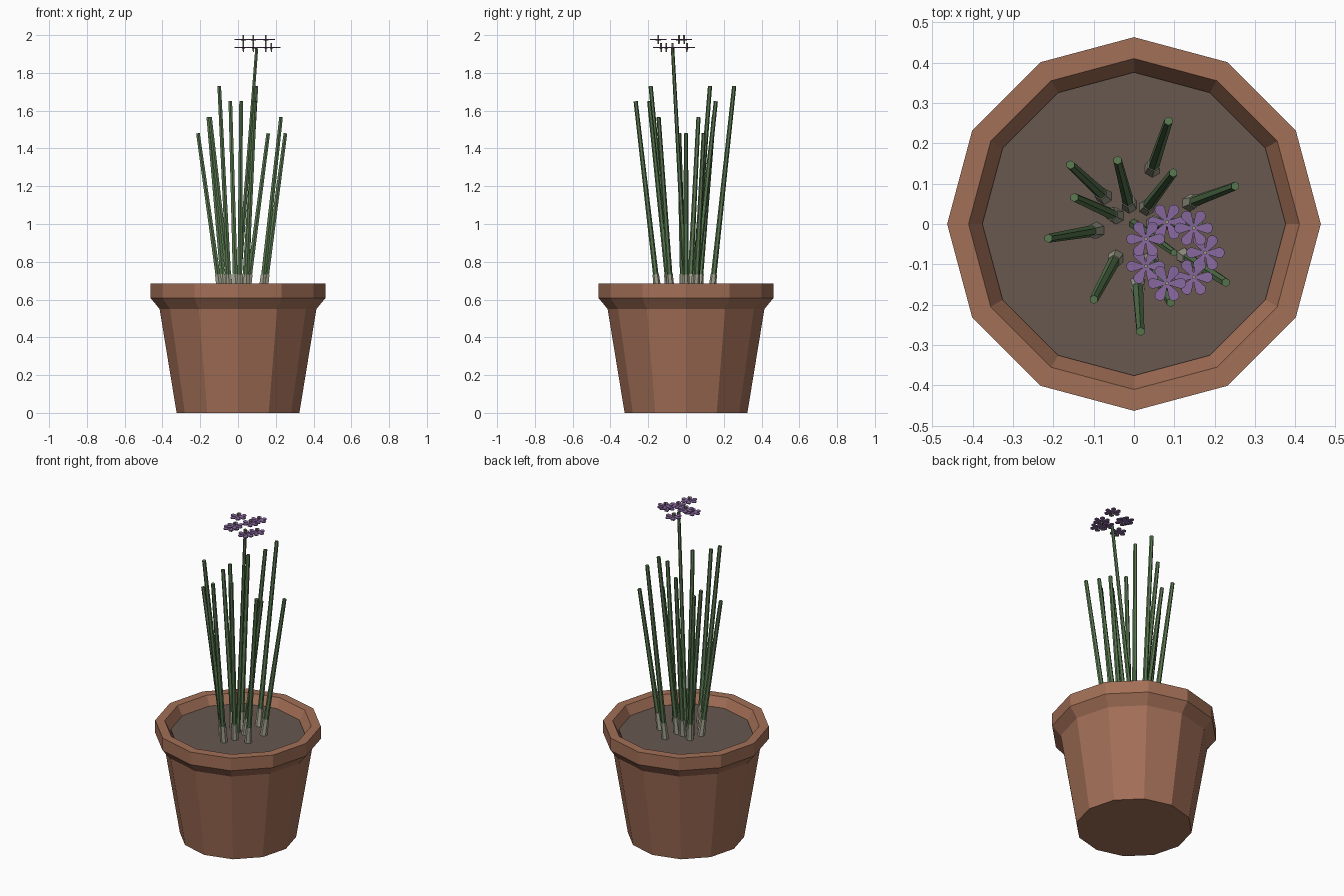
import bpy, bmesh, math
from mathutils import Vector, Matrix

if "Cube" in bpy.data.objects:
    bpy.data.objects.remove(bpy.data.objects["Cube"])


def material(name, rgb):
    m = bpy.data.materials.new(name)
    m.diffuse_color = (*rgb, 1)
    m.use_nodes = True
    m.node_tree.nodes["Principled BSDF"].inputs["Base Color"].default_value = m.diffuse_color
    return m


TERRACOTTA = material("terracotta", (0.365, 0.16, 0.095))
SOIL = material("soil", (0.135, 0.098, 0.08))
LEAF = material("leaf green", (0.10, 0.19, 0.08))
SHEATH = material("pale sheath", (0.37, 0.37, 0.28))
PETAL = material("purple petal", (0.25, 0.14, 0.35))
CENTRE = material("flower centre", (0.33, 0.33, 0.22))


def finish(bm, name, mat):
    bmesh.ops.recalc_face_normals(bm, faces=bm.faces)
    me = bpy.data.meshes.new(name)
    bm.to_mesh(me)
    bm.free()
    me.materials.append(mat)
    ob = bpy.data.objects.new(name, me)
    bpy.context.collection.objects.link(ob)
    return ob


def lathe(name, profile, sides, mat):
    """Revolve (radius, z) points; first and last rings are capped."""
    bm = bmesh.new()
    rings = [[bm.verts.new((r * math.cos(a), r * math.sin(a), z))
              for a in (2 * math.pi * i / sides for i in range(sides))]
             for r, z in profile]
    for lo, hi in zip(rings, rings[1:]):
        for i in range(sides):
            j = (i + 1) % sides
            bm.faces.new((lo[i], lo[j], hi[j], hi[i]))
    bm.faces.new(rings[0])
    bm.faces.new(rings[-1])
    return finish(bm, name, mat)


def rod(name, a, b, r1, r2, mat, sides=6):
    """Tapered rod between two points."""
    a, b = Vector(a), Vector(b)
    d = b - a
    bm = bmesh.new()
    rot = Vector((0, 0, 1)).rotation_difference(d).to_matrix().to_4x4()
    bmesh.ops.create_cone(bm, cap_ends=True, segments=sides, radius1=r1, radius2=r2,
                          depth=d.length, matrix=Matrix.Translation((a + b) / 2) @ rot)
    return finish(bm, name, mat)


# Twelve-sided pot with flared rim, and the soil inside it
lathe("pot", [(0.325, 0), (0.415, 0.55), (0.463, 0.608), (0.463, 0.685),
              (0.41, 0.685), (0.374, 0.62)], 12, TERRACOTTA)
lathe("soil", [(0.372, 0.61), (0.376, 0.632)], 12, SOIL)

# Leaves lean outward: (angle in degrees, base radius, tip radius, tip height)
LEAVES = [
    (71.5, 0.143, 0.269, 1.73), (20.5, 0.147, 0.268, 1.48),
    (52.5, 0.051, 0.160, 1.73), (104.5, 0.048, 0.163, 1.65),
    (137, 0.100, 0.215, 1.565), (156, 0.048, 0.162, 1.565),
    (189.5, 0.093, 0.215, 1.48), (242, 0.095, 0.212, 1.73),
    (273.5, 0.148, 0.267, 1.65), (327.5, 0.147, 0.270, 1.565),
    (295, 0.097, 0.215, 1.65), (0, 0.048, 0.160, 1.48),
]
for n, (deg, rb, rt, z) in enumerate(LEAVES, 1):
    out = Vector((math.cos(math.radians(deg)), math.sin(math.radians(deg)), 0))
    base = out * rb + Vector((0, 0, 0.625))
    tip = out * rt + Vector((0, 0, z))
    rod(f"leaf_{n}", base, tip, 0.015, 0.011, LEAF)
    up = (tip - base).normalized()
    rod(f"leaf_sheath_{n}", base, base + up * 0.11, 0.021, 0.017, SHEATH)

# Flower stalk
HEAD = Vector((0.099, -0.071, 1.93))
rod("flower_stalk", (0, 0, 0.625), HEAD, 0.013, 0.009, LEAF)


def flower(name, centre):
    """Six flat petals that widen towards the tip, plus a small centre."""
    half = [(0.004, 0.003), (0.02, 0.009), (0.035, 0.0135), (0.043, 0.0105), (0.047, 0.004)]
    outline = half + [(x, -y) for x, y in reversed(half)]
    bm = bmesh.new()
    for k in range(6):
        turn = Matrix.Rotation(k * math.pi / 3, 3, 'Z')
        face = bm.faces.new([bm.verts.new(centre + turn @ Vector((x, y, -0.003 + 0.06 * x)))
                             for x, y in outline])
        top = bmesh.ops.extrude_face_region(bm, geom=[face])["geom"]
        bmesh.ops.translate(bm, vec=(0, 0, 0.005),
                            verts=[g for g in top if isinstance(g, bmesh.types.BMVert)])
    finish(bm, name + "_petals", PETAL)
    rod(name + "_centre", centre - Vector((0, 0, 0.022)), centre + Vector((0, 0, 0.025)),
        0.004, 0.005, CENTRE)


# Ring of seven flowers at alternating heights
for i in range(7):
    a = 2 * math.pi * i / 7
    z = 1.975 if i % 2 else 1.933
    flower(f"flower_{i + 1}", Vector((HEAD.x + 0.078 * math.cos(a),
                                      HEAD.y + 0.078 * math.sin(a), z)))
